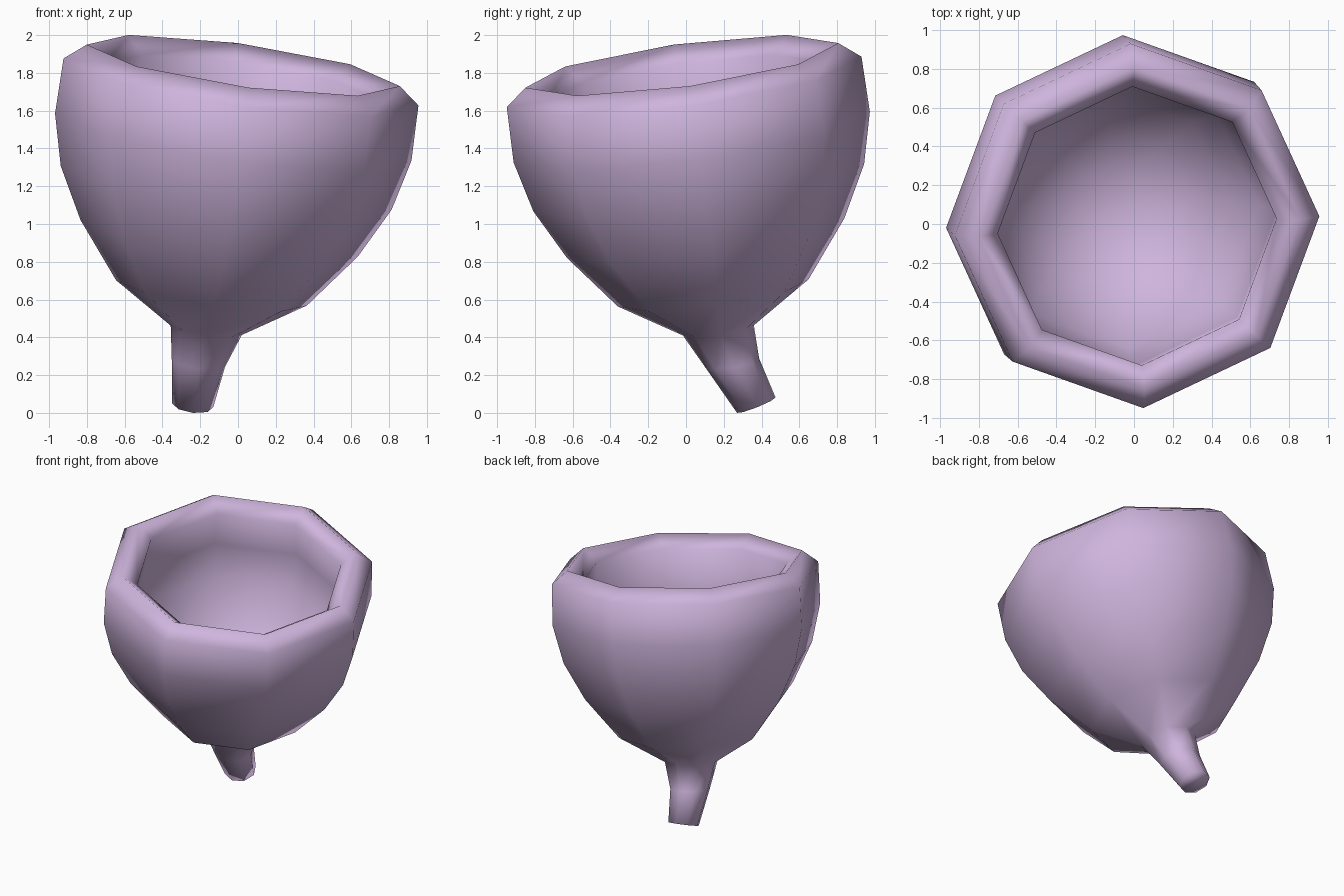
import bpy, bmesh, math
from mathutils import Vector

if "Cube" in bpy.data.objects:
    bpy.data.objects.remove(bpy.data.objects["Cube"])

lilac = bpy.data.materials.new("pale lilac")
lilac.diffuse_color = (0.62, 0.46, 0.72, 1)
lilac.use_nodes = True
lilac.node_tree.nodes["Principled BSDF"].inputs["Base Color"].default_value = lilac.diffuse_color

SIDES = 8
TURN = math.radians(2.5)
BOWL = Vector((0.137, -0.135, 0.98))      # tilted bowl axis
ANCHOR = Vector((0.028, -0.022, 1.84))    # rim centre


def on_axis(z):
    return ANCHOR + BOWL * ((z - ANCHOR.z) / BOWL.z)


bm = bmesh.new()


def ring(centre, normal, radius):
    q = Vector((0, 0, 1)).rotation_difference(normal.normalized())
    return [bm.verts.new(centre + q @ Vector((radius * math.cos(TURN + k * math.tau / SIDES),
                                              radius * math.sin(TURN + k * math.tau / SIDES), 0)))
            for k in range(SIDES)]


rings = []
# stem: bent tip, then knee
rings.append(ring(Vector((-0.24, 0.372, 0.041)), Vector((0.12, -0.4, 1)), 0.11))
rings.append(ring(Vector((-0.21, 0.248, 0.26)), Vector((0.14, -0.2, 1)), 0.142))
# outside of bowl up to the rim, then inside of bowl: (height on axis, radius)
for z, r in [(0.437, 0.19), (0.635, 0.51), (0.925, 0.742), (1.192, 0.885), (1.46, 0.953),
             (1.752, 0.949), (1.84, 0.837), (1.755, 0.726), (1.48, 0.765), (1.26, 0.705),
             (1.04, 0.585), (0.84, 0.39), (0.74, 0.16)]:
    rings.append(ring(on_axis(z), BOWL, r))

for a, b in zip(rings, rings[1:]):
    for k in range(SIDES):
        j = (k + 1) % SIDES
        bm.faces.new((a[k], a[j], b[j], b[k]))
bm.faces.new(rings[0])      # stem end
bm.faces.new(rings[-1])     # bowl floor
bmesh.ops.recalc_face_normals(bm, faces=bm.faces)
for f in bm.faces:
    f.smooth = True

mesh = bpy.data.meshes.new("tilted_bowl_with_stem")
bm.to_mesh(mesh)
bm.free()
mesh.materials.append(lilac)
obj = bpy.data.objects.new("tilted_bowl_with_stem", mesh)
bpy.context.collection.objects.link(obj)
